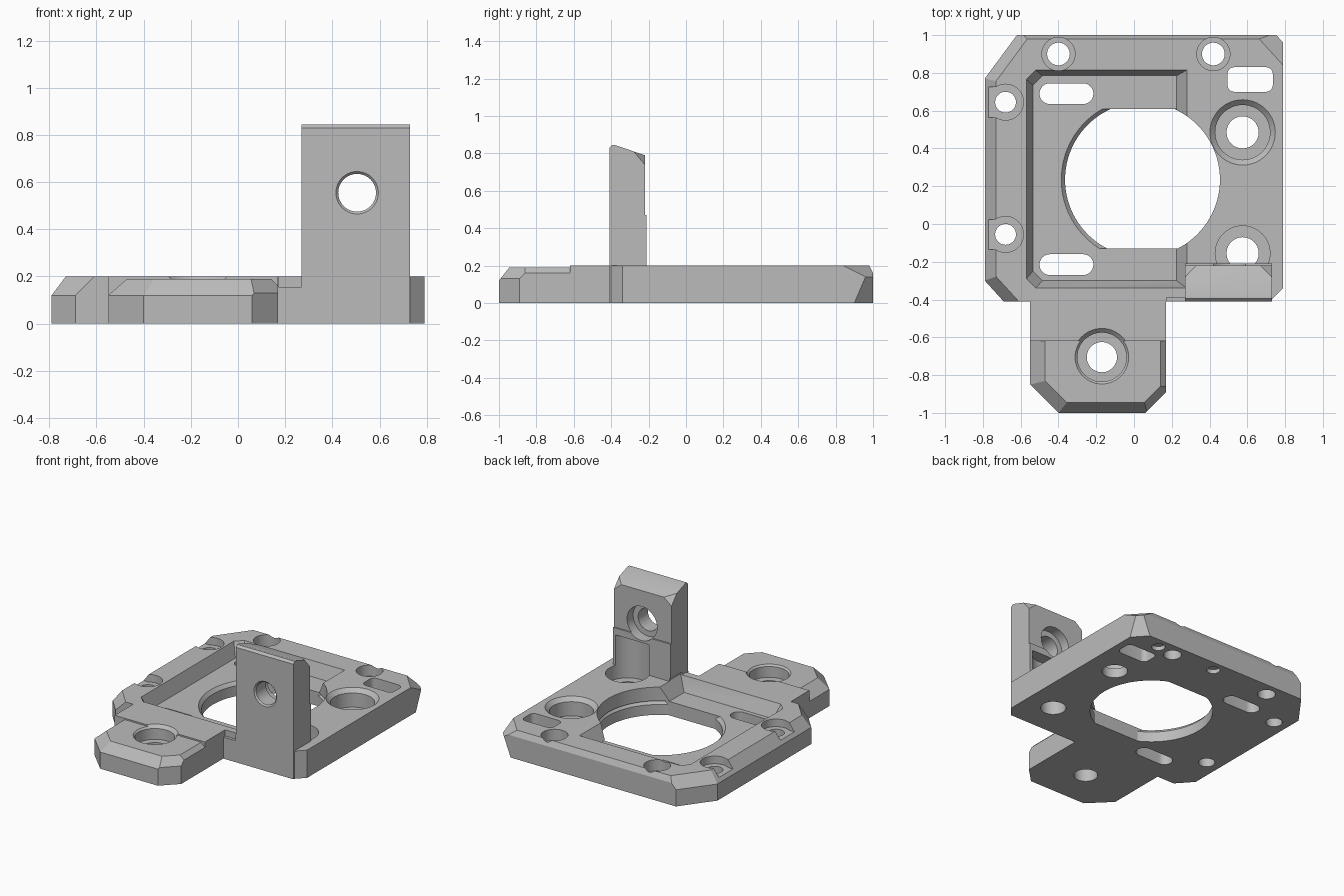
import bpy, bmesh, math
from mathutils import Vector, Matrix

if "Cube" in bpy.data.objects:
    bpy.data.objects.remove(bpy.data.objects["Cube"], do_unlink=True)

grey = bpy.data.materials.new("plain grey")
grey.use_nodes = True
COLOUR = (0.5, 0.5, 0.5, 1)
grey.diffuse_color = COLOUR
grey.node_tree.nodes["Principled BSDF"].inputs["Base Color"].default_value = COLOUR


def make(name, bm):
    bmesh.ops.recalc_face_normals(bm, faces=bm.faces)
    mesh = bpy.data.meshes.new(name)
    bm.to_mesh(mesh)
    bm.free()
    mesh.materials.append(grey)
    ob = bpy.data.objects.new(name, mesh)
    bpy.context.collection.objects.link(ob)
    return ob


def loft(name, rings):
    """Solid through rings of equal point count."""
    bm = bmesh.new()
    loops = [[bm.verts.new(p) for p in ring] for ring in rings]
    n = len(loops[0])
    for a, b in zip(loops, loops[1:]):
        for i in range(n):
            j = (i + 1) % n
            bm.faces.new((a[i], a[j], b[j], b[i]))
    bm.faces.new(loops[0][::-1])
    bm.faces.new(loops[-1])
    return make(name, bm)


def prism(name, outline, z0, z1):
    return loft(name, [[(x, y, z) for x, y in outline] for z in (z0, z1)])


def rect(x0, x1, y0, y1):
    return [(x0, y0), (x1, y0), (x1, y1), (x0, y1)]


def box(name, x0, x1, y0, y1, z0, z1):
    return prism(name, rect(x0, x1, y0, y1), z0, z1)


def rounded(x0, x1, y0, y1, r, steps=8):
    centres = [(x1 - r, y1 - r), (x0 + r, y1 - r), (x0 + r, y0 + r), (x1 - r, y0 + r)]
    pts = []
    for q, (cx, cy) in enumerate(centres):
        for i in range(steps + 1):
            a = math.pi / 2 * (q + i / steps)
            pts.append((cx + r * math.cos(a), cy + r * math.sin(a)))
    return pts


def lathe(name, profile, loc, n=56, rot=0.0):
    angles = [2 * math.pi * i / n for i in range(n)]
    ob = loft(name, [[(r * math.cos(a), r * math.sin(a), h) for a in angles] for r, h in profile])
    ob.data.transform(Matrix.Translation(loc) @ Matrix.Rotation(rot, 4, 'X'))
    return ob


def slices(ob, *planes):
    """Trim a solid by three-point planes, keeping the side with its middle."""
    bm = bmesh.new()
    bm.from_mesh(ob.data)
    mid = sum((v.co for v in bm.verts), Vector()) / len(bm.verts)
    for pts in planes:
        a, b, c = map(Vector, pts)
        no = (b - a).cross(c - a).normalized()
        if no.dot(mid - a) > 0:
            no = -no
        geom = bm.verts[:] + bm.edges[:] + bm.faces[:]
        bmesh.ops.bisect_plane(bm, geom=geom, plane_co=a, plane_no=no, clear_outer=True)
        bmesh.ops.holes_fill(bm, edges=[e for e in bm.edges if e.is_boundary])
    bmesh.ops.recalc_face_normals(bm, faces=bm.faces)
    bm.to_mesh(ob.data)
    bm.free()
    return ob


def combine(ob, other, operation='DIFFERENCE'):
    mod = ob.modifiers.new("combine", 'BOOLEAN')
    mod.operation, mod.solver, mod.object = operation, 'EXACT', other
    bpy.ops.object.select_all(action='DESELECT')
    bpy.context.view_layer.objects.active = ob
    ob.select_set(True)
    bpy.ops.object.modifier_apply(modifier=mod.name)
    bpy.data.objects.remove(other, do_unlink=True)


T = 0.2  # plate thickness

# Plate with chamfered corners and sloped edges
plate = box("mounting_bracket", -0.79, 0.79, -0.41, 1.0, 0, T)
slices(
    plate,
    [(-0.79, 0, 0.12), (-0.79, 1, 0.12), (-0.73, 0, T)],
    [(-0.79, -0.30, 0), (-0.69, -0.41, 0), (-0.79, -0.30, T)],
    [(-0.79, -0.30, 0.12), (-0.69, -0.41, 0.12), (-0.71, -0.30, T)],
    [(-0.79, 0.77, 0), (-0.62, 1.0, 0), (-0.79, 0.77, T)],
    [(-0.79, 0.77, 0.12), (-0.62, 1.0, 0.12), (-0.72, 0.77, T)],
    [(0.79, 0.90, 0), (0.79, 0.96, 0.14), (0.70, 1.0, 0)],
    [(0.79, 0.84, T), (0.79, 0.96, 0.14), (0.69, 0.95, T)],
    [(0.79, -0.34, 0), (0.73, -0.40, 0), (0.79, -0.34, T)],
    [(0, 1.0, 0.16), (1, 1.0, 0.16), (0, 0.98, T)],
)

# Front tab with its sloped rim
tab = box("tab", -0.55, 0.17, -1.0, -0.6, 0, 0.19)
slices(
    tab,
    [(0, -1, 0.12), (1, -1, 0.12), (0, -0.945, 0.19)],
    [(-0.55, -1, 0.12), (-0.55, 0, 0.12), (-0.47, 0, 0.19)],
    [(0.17, -1, 0.16), (0.17, 0, 0.16), (0.14, 0, 0.19)],
    [(-0.55, -0.85, 0), (-0.40, -1, 0), (-0.55, -0.85, T)],
    [(-0.55, -0.85, 0.12), (-0.40, -1, 0.12), (-0.47, -0.83, 0.19)],
    [(0.17, -0.89, 0), (0.06, -1, 0), (0.17, -0.89, T)],
    [(0.17, -0.89, 0.13), (0.06, -1, 0.13), (0.13, -0.87, 0.19)],
)
neck = box("neck", -0.55, 0.17, -0.62, -0.35, 0, T)

# Upright lug with a sloped top
lug = box("lug", 0.27, 0.73, -0.41, -0.22, 0, 0.845)
slices(
    lug,
    [(0, -0.38, 0.845), (1, -0.38, 0.845), (0, -0.22, 0.79)],
    [(0, -0.41, 0.83), (1, -0.41, 0.83), (0, -0.395, 0.845)],
    [(0.73, -0.28, 0.81), (0.73, -0.22, 0.74), (0.67, -0.22, 0.79)],
    [(0.27, -0.28, 0.81), (0.27, -0.22, 0.74), (0.33, -0.22, 0.79)],
)
step = box("step", 0.27, 0.73, -0.3, -0.21, 0.1, 0.47)
for part in (tab, neck, lug, step):
    combine(plate, part, 'UNION')

# Shallow pocket with tapered walls
FLOOR = 0.1
def pocket_ring(x0, x1, y0, y1, z, c=0.05):
    return [(x0 + c, y0, z), (x1, y0, z), (x1, y1, z), (x0 + c, y1, z),
            (x0, y1 - c, z), (x0, y0 + c, z)]
combine(plate, loft("pocket", [
    pocket_ring(-0.535, 0.225, -0.30, 0.785, FLOOR),
    pocket_ring(-0.57, 0.28, -0.34, 0.815, T),
    pocket_ring(-0.57, 0.28, -0.34, 0.815, T + 0.02)]))

# Large bore with two flats and an eased rim
bore = lathe("bore", [(0.41, -0.1), (0.41, 0.075), (0.43, FLOOR), (0.41, FLOOR + 0.001), (0.41, 0.3)],
             (0.045, 0.235, 0), 96)
slices(bore, [(0, 0.61, 0), (1, 0.61, 0), (0, 0.61, 1)],
       [(0, -0.13, 0), (1, -0.13, 0), (0, -0.13, 1)])
combine(plate, bore)


# Counterbored screw holes
def screw(x, y, r, wide, floor, rim=0.0, top=0.3):
    profile = [(r, -0.1), (r, floor), (wide, floor)]
    if rim:
        profile += [(wide, T - rim), (wide + rim, T)]
    profile.append((wide + rim, top))
    combine(plate, lathe("screw", profile, (x, y, 0)))


screw(0.575, 0.485, 0.085, 0.145, 0.07, 0.028)
screw(0.575, -0.155, 0.085, 0.145, 0.1, 0, 0.42)
screw(-0.17, -0.705, 0.08, 0.13, 0.1, 0.022)
for x in (-0.4, 0.42):
    screw(x, 0.9, 0.06, 0.088, 0.12)
for y in (0.645, -0.055):
    screw(-0.68, y, 0.055, 0.095, 0.145)
    combine(plate, box("side_relief", -0.85, -0.69, y - 0.08, y + 0.08, 0.145, 0.3))

# Slots, rectangular window and underside dimples
for y in (0.69, -0.215):
    combine(plate, prism("slot", rounded(-0.5, -0.215, y - 0.055, y + 0.055, 0.0545), -0.1, 0.3))
combine(plate, prism("window", rounded(0.495, 0.735, 0.70, 0.83, 0.035, 5), -0.1, 0.3))
for x in (0.08, 0.56):
    combine(plate, lathe("dimple", [(0.045, -0.1), (0.045, 0.03)], (x, 0.92, 0), 32))

# Cross hole through the lug, and the small notch beside it
combine(plate, lathe("cross_hole", [(0.12, 0.1), (0.12, 0.29), (0.08, 0.29), (0.08, 0.4),
                                    (0.09, 0.41), (0.09, 0.5)], (0.505, 0, 0.555), 56, math.pi / 2))
combine(plate, box("notch", 0.171, 0.269, -0.5, -0.39, 0.155, 0.3))

bpy.ops.object.select_all(action='DESELECT')
plate.select_set(True)
bpy.context.view_layer.objects.active = plate
bpy.ops.object.shade_smooth_by_angle(angle=math.radians(25))
